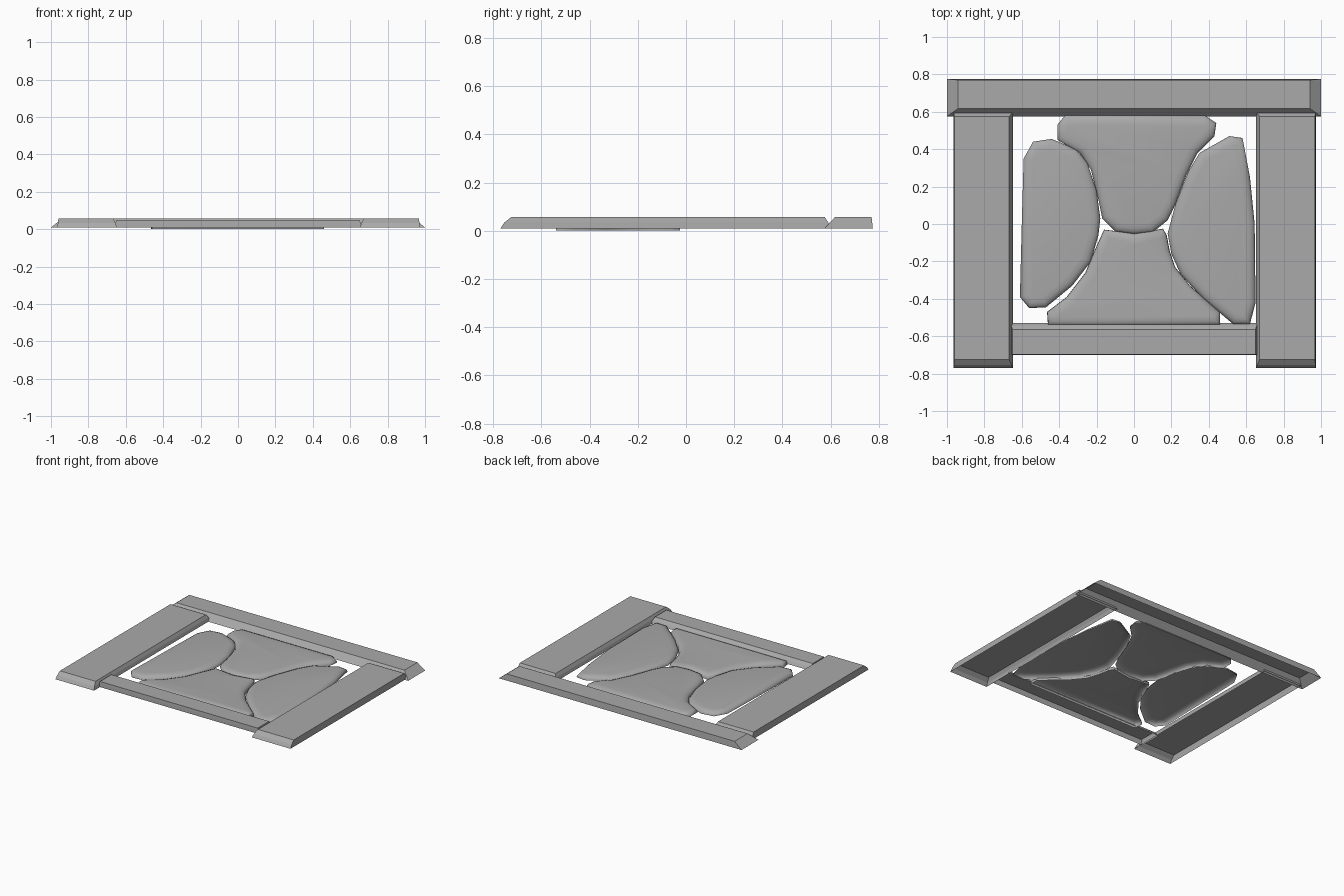
import bpy
import bmesh
from mathutils import Vector

default_cube = bpy.data.objects.get("Cube")
if default_cube:
    bpy.data.objects.remove(default_cube, do_unlink=True)

# One plain grey for everything
STONE_GREY = (0.4, 0.4, 0.4, 1.0)
grey = bpy.data.materials.new("stone_grey")
grey.use_nodes = True
grey.diffuse_color = STONE_GREY
grey.node_tree.nodes["Principled BSDF"].inputs["Base Color"].default_value = STONE_GREY

BASE, TOP = 0.01, 0.057


def build_shell(name, rings, smooth_angle):
    """Join stacked rings of points into an open-bottomed shell with a flat cap."""
    bm = bmesh.new()
    loops = [[bm.verts.new(point) for point in ring] for ring in rings]
    for lower, upper in zip(loops, loops[1:]):
        count = len(lower)
        for i in range(count):
            j = (i + 1) % count
            bm.faces.new((lower[i], lower[j], upper[j], upper[i]))
    bm.faces.new(loops[-1])
    mesh = bpy.data.meshes.new(name)
    bm.to_mesh(mesh)
    bm.free()
    obj = bpy.data.objects.new(name, mesh)
    bpy.context.collection.objects.link(obj)
    mesh.materials.append(grey)
    if smooth_angle:
        bpy.ops.object.select_all(action="DESELECT")
        obj.select_set(True)
        bpy.context.view_layer.objects.active = obj
        bpy.ops.object.shade_smooth_by_angle(angle=smooth_angle)
    return obj


def rectangle(left, right, front, back, z):
    return [(left, front, z), (right, front, z), (right, back, z), (left, back, z)]


def frame_bar(name, foot, crown, shoulder, height=TOP):
    """Bar with sloping sides; shoulder places a ring between foot and crown."""
    drop, spread = shoulder
    middle = [f + (c - f) * spread for f, c in zip(foot, crown)]
    rings = [rectangle(*foot, BASE),
             rectangle(*middle, BASE + (height - BASE) * drop),
             rectangle(*crown, height)]
    return build_shell(name, rings, None)


def inset_outline(points, distance, z):
    """Move each corner inwards along the average of its two edge normals."""
    result = []
    for i, point in enumerate(points):
        before = (point - points[i - 1]).normalized()
        after = (points[(i + 1) % len(points)] - point).normalized()
        normal = Vector((-before.y - after.y, before.x + after.x)).normalized()
        moved = point + normal * distance
        result.append((moved.x, moved.y, z))
    return result


def paving_stone(name, outline, bottom=BASE):
    """Pillowed slab: a steep rim rounding over into a flat top."""
    points = [Vector(p) for p in outline]
    area = sum(points[i - 1].cross(points[i]) for i in range(len(points)))
    if area < 0:
        points.reverse()
    profile = [(0, bottom), (0.002, 0.02), (0.012, 0.03), (0.03, 0.037), (0.055, 0.04)]
    rings = [inset_outline(points, inset, z) for inset, z in profile]
    return build_shell(name, rings, 1.2)


# Outer frame: long back bar, two side bars and a lower front rail
frame_bar("back_bar", (-1, 1, 0.575, 0.775), (-0.94, 0.94, 0.618, 0.77), (0.5, 0.5))
frame_bar("right_side_bar", (-0.965, -0.648, -0.77, 0.6),
          (-0.96, -0.667, -0.725, 0.575), (0.5, 0.35))
frame_bar("left_side_bar", (0.653, 0.972, -0.77, 0.6),
          (0.672, 0.967, -0.725, 0.575), (0.5, 0.35))
frame_bar("front_rail", (-0.66, 0.66, -0.7, -0.53),
          (-0.65, 0.65, -0.697, -0.563), (0.5, 0.4), height=0.05)

# Four stones fitted together inside the frame
paving_stone("back_stone", [
    (-.41, .53), (-.37, .58), (.38, .58), (.44, .54), (.43, .47), (.34, .38),
    (.28, .26), (.22, .1), (.18, .02), (.1, -.045), (0, -.055), (-.1, -.04),
    (-.17, .03), (-.19, .13), (-.23, .29), (-.29, .38), (-.41, .45)])
paving_stone("right_stone", [
    (-.44, .455), (-.54, .44), (-.59, .35), (-.6, 0), (-.61, -.39), (-.56, -.45),
    (-.47, -.445), (-.33, -.33), (-.23, -.2), (-.19, -.06), (-.18, .03),
    (-.2, .18), (-.25, .33), (-.31, .4)])
paving_stone("left_stone", [
    (.51, .47), (.58, .46), (.62, .25), (.645, 0), (.65, -.42), (.62, -.535),
    (.53, -.535), (.37, -.4), (.25, -.27), (.2, -.16), (.18, -.05),
    (.22, .1), (.29, .28), (.35, .38)])
paving_stone("front_stone", [
    (-.16, -.03), (0, -.05), (.155, -.025), (.175, -.06), (.19, -.14),
    (.22, -.23), (.3, -.33), (.46, -.47), (.46, -.54), (-.46, -.54),
    (-.465, -.47), (-.36, -.39), (-.26, -.26), (-.21, -.14)], bottom=0)
